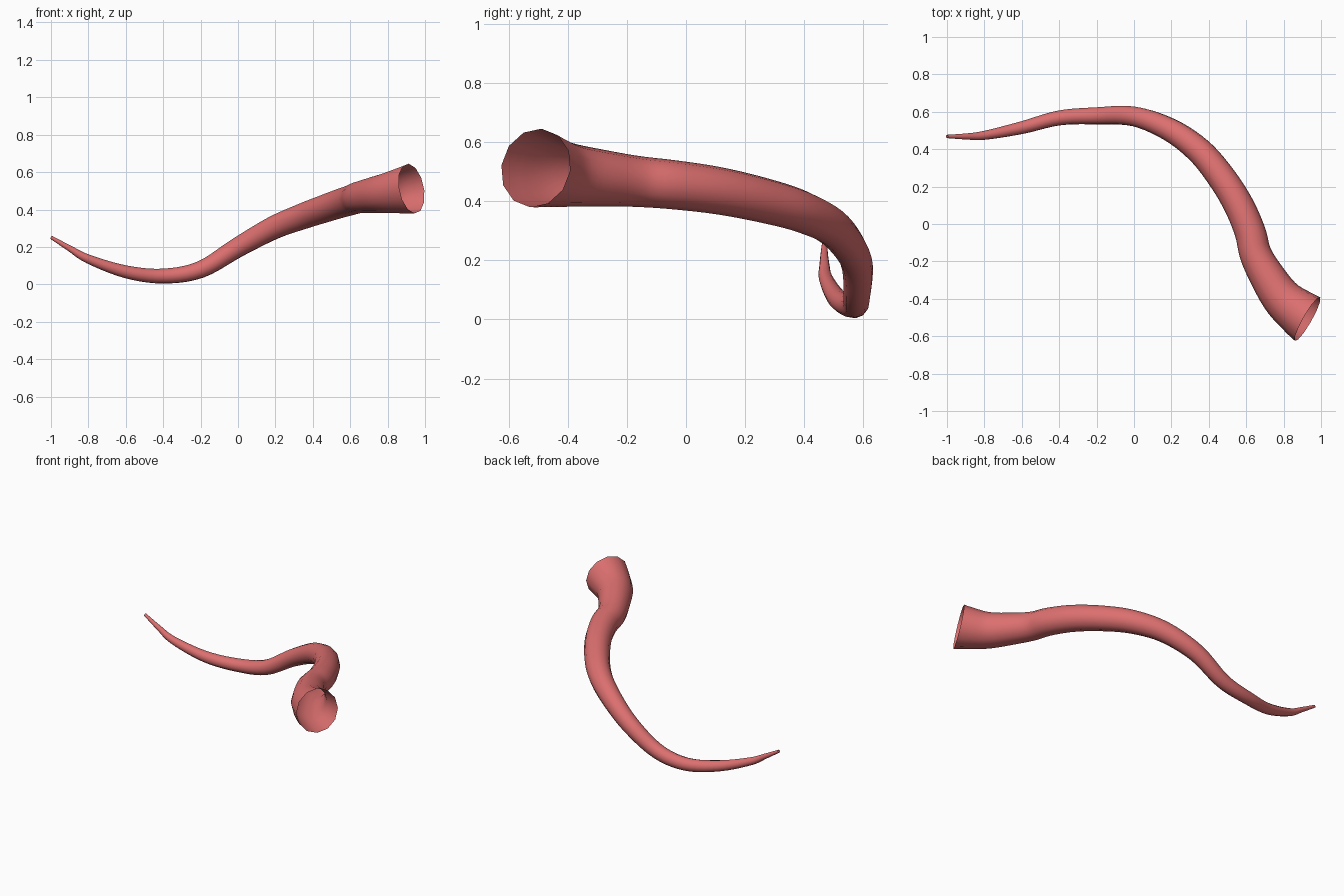
import bpy, bmesh, math
from mathutils import Vector

if "Cube" in bpy.data.objects:
    bpy.data.objects.remove(bpy.data.objects["Cube"])

SIDES, STEPS = 12, 5

# Centre line and radius (x, y, z, r), from thin tip to open mouth
path = [Vector(p) for p in [
    (-1.0, .468, .252, .009), (-.9, .468, .192, .016), (-.8, .474, .135, .024),
    (-.6, .515, .067, .034), (-.4, .567, .044, .040), (-.2, .578, .079, .046),
    (0, .575, .198, .054), (.19, .505, .302, .063), (.345, .395, .363, .071),
    (.46, .26, .403, .076), (.555, .11, .435, .080), (.62, -.04, .455, .083),
    (.65, -.16, .466, .086), (.71, -.275, .477, .095), (.80, -.405, .490, .110),
    (.928, -.508, .512, .135)]]


def catmull(a, b, c, d, t):
    return 0.5 * (2*b + (c - a)*t + (2*a - 5*b + 4*c - d)*t*t
                  + (3*b - a - 3*c + d)*t**3)


# Smooth the path
ext = [2*path[0] - path[1]] + path + [2*path[-1] - path[-2]]
pts = [catmull(*ext[i:i + 4], k / STEPS)
       for i in range(len(path) - 1) for k in range(STEPS)] + [path[-1]]
centres = [p.to_3d() for p in pts]

# Sweep rings along the path without twisting
bm = bmesh.new()
rings = []
normal = Vector((0, 0, 1))
for i, c in enumerate(centres):
    tan = (centres[min(i + 1, len(pts) - 1)] - centres[max(i - 1, 0)]).normalized()
    if i == len(pts) - 1:
        tan = Vector((.86, -.49, .17)).normalized()
    normal = (normal - tan * normal.dot(tan)).normalized()
    side = tan.cross(normal)
    rings.append([bm.verts.new(c + pts[i].w * (normal * math.cos(a) + side * math.sin(a)))
                  for a in (2 * math.pi * k / SIDES for k in range(SIDES))])
for r0, r1 in zip(rings, rings[1:]):
    for k in range(SIDES):
        j = (k + 1) % SIDES
        bm.faces.new((r0[k], r0[j], r1[j], r1[k])).smooth = True
bmesh.ops.recalc_face_normals(bm, faces=bm.faces)

mesh = bpy.data.meshes.new("curved_tentacle")
bm.to_mesh(mesh)
bm.free()
obj = bpy.data.objects.new("curved_tentacle", mesh)
bpy.context.collection.objects.link(obj)

mat = bpy.data.materials.new("coral_red")
mat.diffuse_color = (.72, .16, .16, 1)
mat.use_nodes = True
mat.node_tree.nodes["Principled BSDF"].inputs["Base Color"].default_value = mat.diffuse_color
mesh.materials.append(mat)
